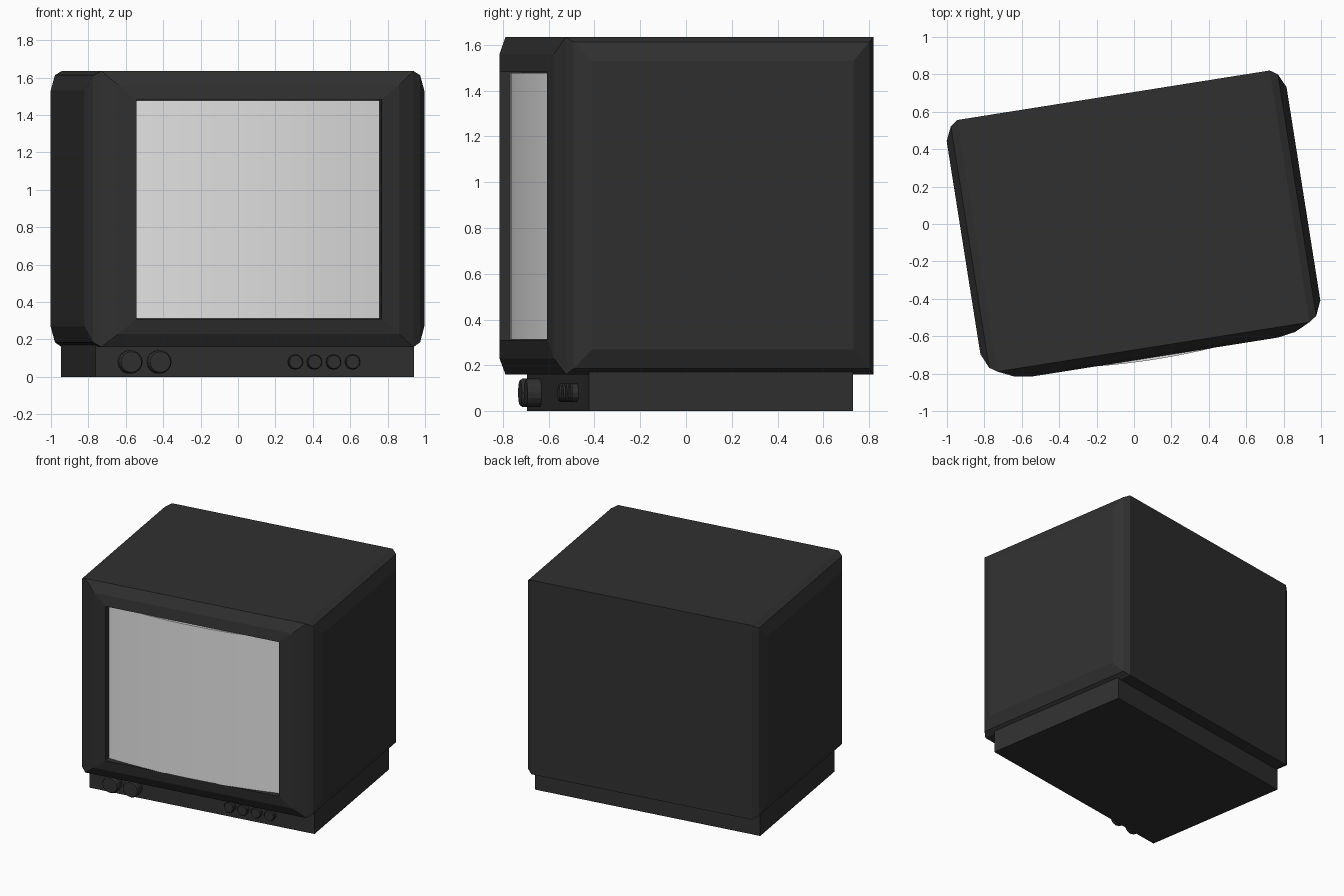
import bpy, bmesh, math
from mathutils import Matrix

if "Cube" in bpy.data.objects:
    bpy.data.objects.remove(bpy.data.objects["Cube"])

TURN = math.radians(9)  # the whole set is turned slightly on its spot


def material(name, rgb):
    m = bpy.data.materials.new(name)
    m.diffuse_color = (*rgb, 1)
    m.use_nodes = True
    m.node_tree.nodes["Principled BSDF"].inputs["Base Color"].default_value = m.diffuse_color
    return m


PLASTIC = material("dark grey plastic", (0.03, 0.03, 0.03))
GLASS = material("pale grey screen", (0.78, 0.78, 0.78))


def finish(name, bm, mat):
    bmesh.ops.remove_doubles(bm, verts=bm.verts, dist=0.0005)
    bmesh.ops.recalc_face_normals(bm, faces=bm.faces)
    me = bpy.data.meshes.new(name)
    bm.to_mesh(me)
    bm.free()
    me.materials.append(mat)
    ob = bpy.data.objects.new(name, me)
    ob.rotation_euler.z = TURN
    bpy.context.collection.objects.link(ob)
    return ob


def bridge(bm, a, b, skip=()):
    n = len(a)
    for i in range(n):
        if i not in skip:
            j = (i + 1) % n
            bm.faces.new((a[i], a[j], b[j], b[i]))


# Cabinet: rectangular sections stacked along x, with rounded sides
bm = bmesh.new()
half = [(0.92, -0.56, 0.595, 0.27, 1.53),
        (0.885, -0.638, 0.67, 0.185, 1.613),
        (0.845, -0.665, 0.697, 0.16, 1.635)]
sections = [(-s[0], *s[1:]) for s in half] + half[::-1]
loops = [[bm.verts.new((x, y, z)) for y, z in ((y0, z0), (y0, z1), (y1, z1), (y1, z0))]
         for x, y0, y1, z0, z1 in sections]
for k, (a, b) in enumerate(zip(loops, loops[1:])):
    bridge(bm, a, b, skip=(0,) if k == 2 else ())  # front stays open for the bezel
bm.faces.new(loops[0])
bm.faces.new(loops[-1])

# Bezel: sloping frame rings, then the recess walls
rings = [(0.845, -0.665, 0.16, 1.635), (0.76, -0.705, 0.23, 1.56),
         (0.664, -0.72, 0.31, 1.482), (0.664, -0.62, 0.31, 1.482)]
frames = [[bm.verts.new((x, y, z)) for x, z in ((-w, z0), (w, z0), (w, z1), (-w, z1))]
          for w, y, z0, z1 in rings]
for a, b in zip(frames, frames[1:]):
    bridge(bm, a, b)
bm.faces.new(frames[-1])
finish("cabinet", bm, PLASTIC)

# Screen: glass bowed about the vertical axis
bm = bmesh.new()
N, W = 16, 0.66
outline = []
for i in range(N + 1):
    t = -1 + 2 * i / N
    outline.append((W * t, -0.677 - 0.056 * (1 - t * t)))
outline += [(W, -0.63), (-W, -0.63)]
low = [bm.verts.new((x, y, 0.312)) for x, y in outline]
high = [bm.verts.new((x, y, 1.478)) for x, y in outline]
bridge(bm, low, high)
bm.faces.new(low)
bm.faces.new(high)
finish("screen", bm, GLASS)

# Base plinth
bm = bmesh.new()
bmesh.ops.create_cube(bm, size=1, matrix=Matrix.Translation((0, 0.018, 0.085))
                      @ Matrix.Diagonal((1.724, 1.168, 0.17, 1)))
finish("base", bm, PLASTIC)


# Control knobs: short cylinders with a bevelled front rim
def knob(name, x, radius, length, sides):
    bm = bmesh.new()
    levels = []
    for r, y in ((radius, -0.55), (radius, -0.565 - length * 0.8),
                 (radius * 0.88, -0.565 - length)):
        levels.append([bm.verts.new((x + r * math.cos(a), y, 0.08 + r * math.sin(a)))
                       for a in (2 * math.pi * i / sides for i in range(sides))])
    for a, b in zip(levels, levels[1:]):
        bridge(bm, a, b)
    bm.faces.new(levels[0])
    bm.faces.new(levels[-1])
    finish(name, bm, PLASTIC)


for i in range(2):
    knob(f"large_knob_{i + 1}", -0.677 + 0.157 * i, 0.063, 0.062, 16)
for i in range(4):
    knob(f"small_knob_{i + 1}", 0.219 + 0.103 * i, 0.04, 0.033, 12)
